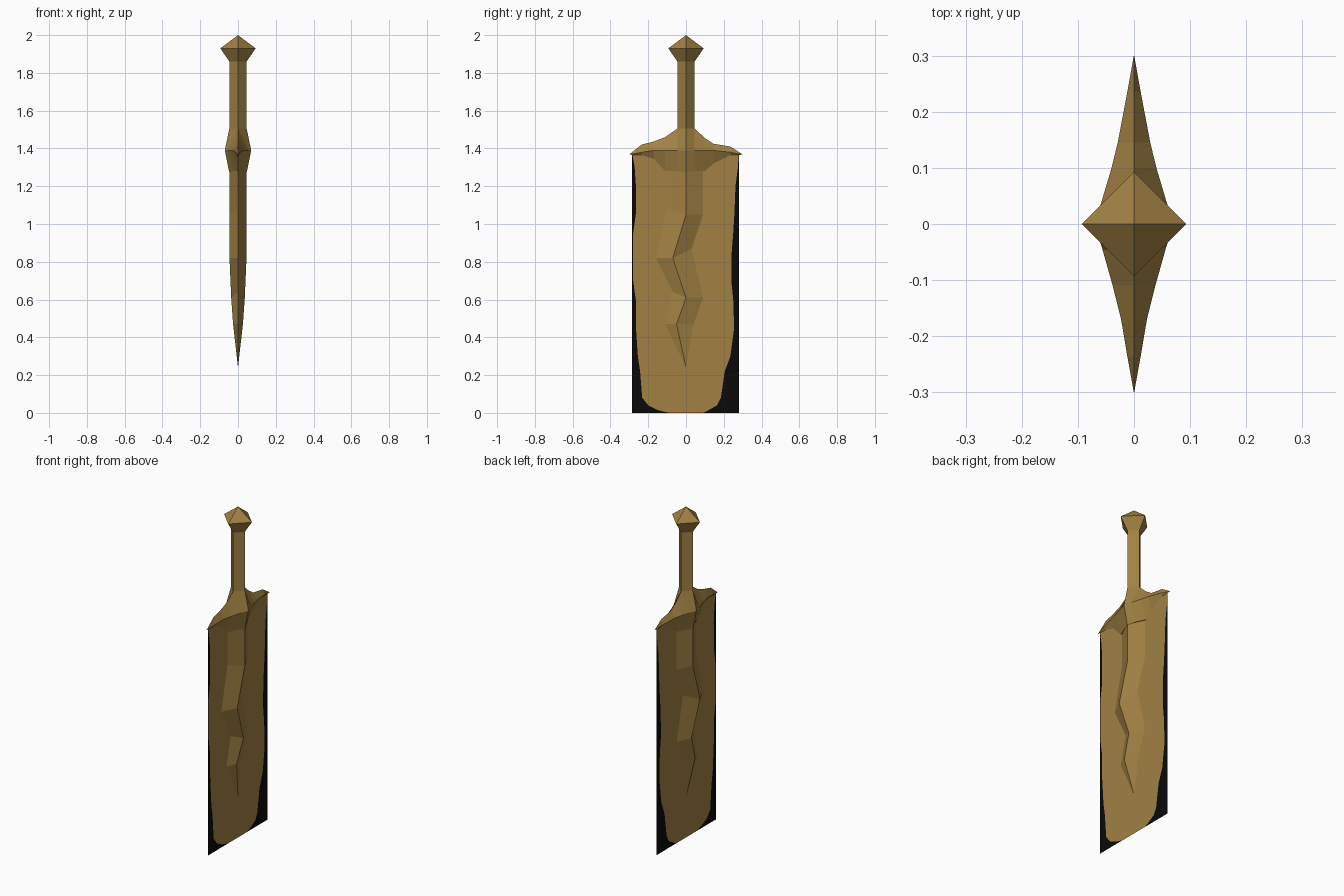
import bpy, bmesh, math


def material(name, rgb):
    m = bpy.data.materials.new(name)
    m.diffuse_color = (*rgb, 1)
    return m


gold = material("aged gold", (0.36, 0.22, 0.056))
black = material("black edge", (0.003, 0.003, 0.003))


def finish(name, bm, mats, solid=True):
    bmesh.ops.remove_doubles(bm, verts=bm.verts, dist=0.0005)
    if solid:
        bmesh.ops.recalc_face_normals(bm, faces=bm.faces)
    me = bpy.data.meshes.new(name)
    bm.to_mesh(me)
    bm.free()
    for m in mats:
        me.materials.append(m)
    ob = bpy.data.objects.new(name, me)
    bpy.context.collection.objects.link(ob)
    return ob


def loft(name, rings):
    """Skin a list of equally sized closed rings, capping both ends."""
    bm = bmesh.new()
    vs = [[bm.verts.new(p) for p in r] for r in rings]
    n = len(rings[0])
    for a, b in zip(vs, vs[1:]):
        for i in range(n):
            j = (i + 1) % n
            bm.faces.new((a[i], a[j], b[j], b[i]))
    bm.faces.new(vs[0])
    bm.faces.new(vs[-1])
    bmesh.ops.dissolve_degenerate(bm, dist=0.0005, edges=bm.edges)
    return finish(name, bm, [gold])


def diamond(r, z):
    return [(r, 0, z), (0, r, z), (-r, 0, z), (0, -r, z)]


# four-sided grip and pommel
loft("grip", [diamond(0.046, z) for z in (1.48, 1.87)])
loft("pommel", [diamond(r, z) for r, z in ((0.046, 1.86), (0.093, 1.93), (0.0001, 2.0))])

# guard: sections along y = (y, top x, top z, ridge x, ridge z, bottom x, bottom z)
guard = [(-0.302, 0, 1.367, 0.0, 1.367, 0, 1.367),
         (-0.235, 0, 1.42, 0.012, 1.38, 0, 1.365),
         (-0.17, 0, 1.437, 0.023, 1.39, 0, 1.345),
         (-0.11, 0, 1.46, 0.038, 1.39, 0, 1.28),
         (-0.046, 0, 1.505, 0.056, 1.39, 0.026, 1.28),
         (0, 0.046, 1.505, 0.07, 1.39, 0.047, 1.275),
         (0.046, 0, 1.505, 0.056, 1.39, 0.026, 1.28),
         (0.10, 0, 1.455, 0.04, 1.39, 0, 1.28),
         (0.145, 0, 1.425, 0.029, 1.39, 0, 1.32),
         (0.235, 0, 1.41, 0.012, 1.38, 0, 1.365),
         (0.302, 0, 1.367, 0.0, 1.367, 0, 1.367)]
loft("guard", [[(tx, y, tz), (w, y, wz), (bx, y, bz), (-bx, y, bz), (-w, y, wz), (-tx, y, tz)]
               for y, tx, tz, w, wz, bx, bz in guard])

# zigzag blade core: (left y, z), (ridge y, z, x), (right y, z)
core = [((-0.1, 1.37), (0, 1.39, 0.046), (0.09, 1.37)),
        ((-0.1, 1.08), (0, 1.05, 0.046), (0.09, 1.05)),
        ((-0.16, 0.82), (-0.07, 0.82, 0.045), (0.03, 0.87)),
        ((-0.07, 0.64), (0, 0.61, 0.036), (0.09, 0.61)),
        ((-0.11, 0.47), (-0.05, 0.47, 0.026), (0.04, 0.47)),
        ((0, 0.24), (0, 0.24, 0), (0, 0.24))]
loft("blade_core", [[(0, *l), (x, y, z), (0, *r), (-x, y, z)] for l, (y, z, x), r in core])

# thin blade sheet: gold inside, ragged black edges; rows = (z, gold left y, gold right y)
rows = [(1.37, -0.284, 0.279), (1.3, -0.272, 0.275), (1.2, -0.265, 0.262), (1.05, -0.266, 0.256),
        (0.95, -0.28, 0.25), (0.85, -0.28, 0.242), (0.7, -0.28, 0.24), (0.6, -0.266, 0.25),
        (0.45, -0.265, 0.255), (0.3, -0.255, 0.235), (0.22, -0.243, 0.205), (0.08, -0.232, 0.185),
        (0.04, -0.2, 0.165), (0.015, -0.15, 0.12), (0, -0.09, 0.09)]
bm = bmesh.new()
grid = [[bm.verts.new((0, y, z)) for y in (-0.285, l, r, 0.28)] for z, l, r in rows]
for a, b in zip(grid, grid[1:]):
    for i in range(3):
        f = bm.faces.new((a[i], b[i], b[i + 1], a[i + 1]))
        f.material_index = 0 if i == 1 else 1
finish("blade_sheet", bm, [gold, black], solid=False)
